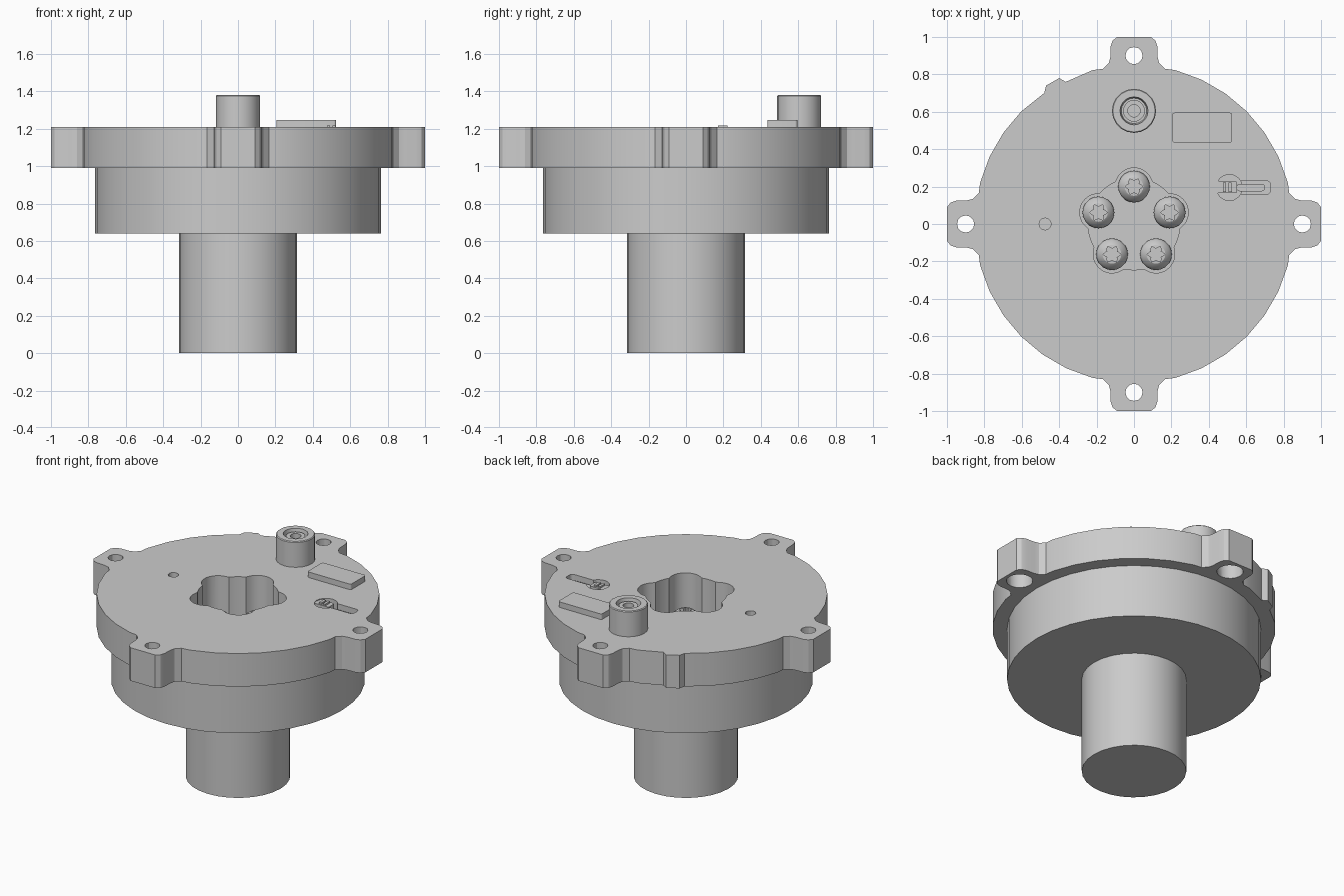
import bpy, bmesh
from math import sin, cos, pi, radians, sqrt

if "Cube" in bpy.data.objects:
    bpy.data.objects.remove(bpy.data.objects["Cube"])

GREY = (0.6, 0.6, 0.6, 1)
metal = bpy.data.materials.new("grey_metal")
metal.use_nodes = True
metal.diffuse_color = GREY
metal.node_tree.nodes["Principled BSDF"].inputs["Base Color"].default_value = GREY

PLATE_LOW, PLATE_TOP = 0.99, 1.21
DRUM_LOW, FLOOR = 0.64, 0.93


def finish(name, bm):
    bmesh.ops.recalc_face_normals(bm, faces=bm.faces)
    mesh = bpy.data.meshes.new(name)
    bm.to_mesh(mesh)
    bm.free()
    mesh.materials.append(metal)
    obj = bpy.data.objects.new(name, mesh)
    bpy.context.collection.objects.link(obj)
    return obj


def prism(name, outline, low, high):
    """Extrude a flat outline from low to high."""
    bm = bmesh.new()
    face = bm.faces.new([bm.verts.new((x, y, low)) for x, y in outline])
    new = bmesh.ops.extrude_face_region(bm, geom=[face])["geom"]
    verts = [v for v in new if isinstance(v, bmesh.types.BMVert)]
    bmesh.ops.translate(bm, verts=verts, vec=(0, 0, high - low))
    return finish(name, bm)


def circle(x, y, r, n):
    return [(x + r * cos(2 * pi * i / n), y + r * sin(2 * pi * i / n)) for i in range(n)]


def rounded(x0, x1, y0, y1, r, n=4):
    """Rectangle outline with rounded corners."""
    pts = []
    corners = [(x1 - r, y1 - r), (x0 + r, y1 - r), (x0 + r, y0 + r), (x1 - r, y0 + r)]
    for k, (cx, cy) in enumerate(corners):
        for i in range(n + 1):
            a = pi / 2 * (k + i / n)
            pts.append((cx + r * cos(a), cy + r * sin(a)))
    return pts


def lathe(name, profile, x, y, n):
    """Spin a profile, which starts and ends on the axis, around z."""
    bm = bmesh.new()
    verts = [bm.verts.new((x + r, y, z)) for r, z in profile]
    edges = [bm.edges.new(p) for p in zip(verts, verts[1:])]
    bmesh.ops.spin(bm, geom=verts + edges, cent=(x, y, 0), axis=(0, 0, 1),
                   angle=2 * pi, steps=n, use_duplicate=False)
    bmesh.ops.remove_doubles(bm, verts=bm.verts, dist=0.0005)
    return finish(name, bm)


def cut(obj, cutter):
    mod = obj.modifiers.new("cut", "BOOLEAN")
    mod.operation, mod.solver, mod.object = "DIFFERENCE", "EXACT", cutter
    bpy.context.view_layer.objects.active = obj
    bpy.ops.object.modifier_apply(modifier=mod.name)


def drop(obj):
    bpy.data.objects.remove(obj)


def smooth(obj):
    bpy.ops.object.select_all(action="DESELECT")
    obj.select_set(True)
    bpy.context.view_layer.objects.active = obj
    bpy.ops.object.shade_smooth_by_angle(angle=radians(30))


# Mounting plate outline: four ears joined by rim arcs, with a key bump on one arc
half_ear = [(0.165, 0.83), (0.135, 0.86), (0.127, 0.89), (0.125, 0.95), (0.115, 0.98), (0.09, 1.0)]
ear = half_ear + [(-x, y) for x, y in reversed(half_ear)]
bump = [(-0.365, 0.76), (-0.4, 0.78), (-0.47, 0.74), (-0.48, 0.7)]
outline = []
for k in range(4):
    c, s = cos(k * pi / 2), sin(k * pi / 2)
    outline += [(x * c - y * s, x * s + y * c) for x, y in ear]
    for i in range(7):
        a = radians(105 + 10 * i + 90 * k)
        if k == 0 and i in (1, 2):
            if i == 1:
                outline += bump
            continue
        outline.append((0.852 * cos(a), 0.852 * sin(a)))
plate = prism("mounting_plate", outline, PLATE_LOW, PLATE_TOP)

# Drum and shaft below the plate
drum = prism("drum_housing", circle(0, 0, 0.765, 36), DRUM_LOW, PLATE_LOW)
shaft = prism("shaft", circle(0, 0, 0.315, 28), 0, DRUM_LOW)

# Five-lobed bolt pocket through the plate into the drum
bolt_angles = [radians(90 + 72 * i) for i in range(5)]
pocket = []
for i in range(120):
    a = 2 * pi * i / 120
    r = 0.245
    for b in bolt_angles:
        side = 0.2 * sin(a - b)
        if cos(a - b) > 0 and abs(side) < 0.1:
            r = max(r, 0.2 * cos(a - b) + sqrt(0.01 - side * side))
    pocket.append((r * cos(a), r * sin(a)))
cutter = prism("pocket_cutter", pocket, FLOOR, PLATE_TOP + 0.1)
cut(plate, cutter)
cut(drum, cutter)
drop(cutter)

# Ear holes with counterbores from below
holes = []
for k in range(4):
    x, y = 0.9 * cos(k * pi / 2), 0.9 * sin(k * pi / 2)
    holes.append((circle(x, y, 0.046, 12), PLATE_LOW - 0.1, PLATE_TOP + 0.1))
    holes.append((circle(x, y, 0.08, 16), PLATE_LOW - 0.1, PLATE_LOW + 0.1))
# Locating hole and the recess for the latch
holes.append((circle(-0.475, 0, 0.032, 12), PLATE_TOP - 0.08, PLATE_TOP + 0.1))
holes.append((circle(0.51, 0.195, 0.07, 16), PLATE_TOP - 0.06, PLATE_TOP + 0.1))
holes.append((rounded(0.5, 0.73, 0.16, 0.23, 0.02), PLATE_TOP - 0.05, PLATE_TOP + 0.1))
for shape, low, high in holes:
    cutter = prism("hole_cutter", shape, low, high)
    cut(plate, cutter)
    drop(cutter)

# Domed bolts with star sockets
bolts = []
for b in bolt_angles:
    x, y = 0.2 * cos(b), 0.2 * sin(b)
    head = [(0, FLOOR), (0.085, FLOOR), (0.085, FLOOR + 0.03), (0.075, FLOOR + 0.055),
            (0.05, FLOOR + 0.075), (0, FLOOR + 0.08)]
    bolt = lathe("bolt", head, x, y, 20)
    star = []
    for i in range(24):
        a = 2 * pi * i / 24
        r = 0.038 + 0.009 * cos(6 * a)
        star.append((x + r * cos(a), y + r * sin(a)))
    cutter = prism("star_cutter", star, FLOOR + 0.035, FLOOR + 0.2)
    cut(bolt, cutter)
    drop(cutter)
    bolts.append(bolt)

# Connector post with a ring groove and centre socket
t = PLATE_TOP
post = lathe("connector_post", [
    (0, t), (0.118, t), (0.118, t + 0.165), (0.113, t + 0.17), (0.075, t + 0.17),
    (0.068, t + 0.13), (0.058, t + 0.13), (0.058, t + 0.155), (0.033, t + 0.155),
    (0.033, t + 0.1), (0, t + 0.1)], 0, 0.605, 20)

# Raised label pad
pad = prism("label_pad", rounded(0.205, 0.525, 0.435, 0.595, 0.012), t, t + 0.037)

# Latch: sliding block, two grip ribs and a thin tongue
latch = [prism("latch_block", rounded(0.44, 0.55, 0.165, 0.23, 0.008), t - 0.06, t - 0.005),
         prism("latch_tongue", rounded(0.55, 0.7, 0.175, 0.215, 0.015), t - 0.05, t - 0.03)]
for x in (0.475, 0.505):
    latch.append(prism("latch_rib", rounded(x, x + 0.018, 0.17, 0.222, 0.003), t - 0.01, t + 0.006))

for obj in [plate, drum, shaft, post, pad] + bolts + latch:
    smooth(obj)
